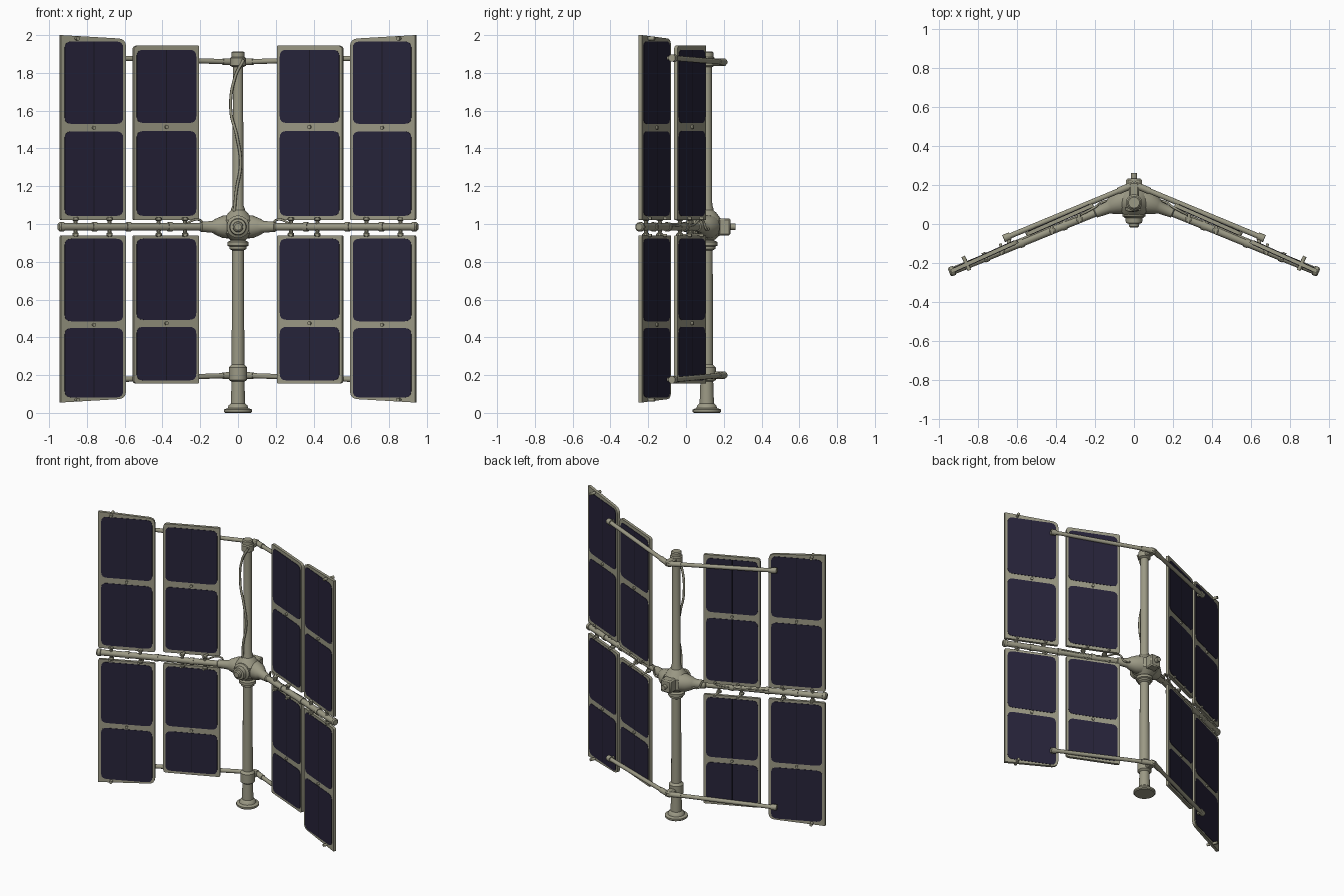
import bpy, bmesh, math
from mathutils import Vector

cube = bpy.data.objects.get("Cube")
if cube:
    bpy.data.objects.remove(cube, do_unlink=True)


def material(name, rgb):
    m = bpy.data.materials.new(name)
    m.use_nodes = True
    m.diffuse_color = (*rgb, 1)
    b = m.node_tree.nodes["Principled BSDF"]
    b.inputs["Base Color"].default_value = (*rgb, 1)
    b.inputs["Roughness"].default_value = 0.7
    return m


METAL = material("olive grey metal", (0.33, 0.32, 0.235))
CELL = material("dark blue cell", (0.02, 0.017, 0.042))
SEAM = material("cell seam", (0.01, 0.009, 0.018))
MAST_Y = 0.11
HUB_Z = 0.985
made = []


def finish(name, bm, mat, mirror):
    bmesh.ops.recalc_face_normals(bm, faces=bm.faces)
    me = bpy.data.meshes.new(name)
    bm.to_mesh(me)
    bm.free()
    me.materials.append(mat)
    ob = bpy.data.objects.new(name, me)
    bpy.context.collection.objects.link(ob)
    if mirror:
        ob.modifiers.new("mirror", "MIRROR").use_mirror_merge = False
    made.append(ob)
    return ob


def lathe(name, start, axis, profile, mirror=False, sides=20, mat=METAL):
    """Closed turned shape: profile is (distance along axis, radius)."""
    start, axis = Vector(start), Vector(axis).normalized()
    u = axis.orthogonal().normalized()
    v = axis.cross(u)
    bm = bmesh.new()
    rings = []
    for d, r in profile:
        rings.append([bm.verts.new(start + axis * d + r * (
            u * math.cos(math.tau * i / sides) + v * math.sin(math.tau * i / sides)))
            for i in range(sides)])
    for a, b in zip(rings, rings[1:]):
        for i in range(sides):
            j = (i + 1) % sides
            bm.faces.new((a[i], a[j], b[j], b[i]))
    bm.faces.new(rings[0])
    bm.faces.new(rings[-1])
    return finish(name, bm, mat, mirror)


def rod(name, a, b, r, mirror=True, sides=12):
    a, b = Vector(a), Vector(b)
    return lathe(name, a, b - a, [(0, r), ((b - a).length, r)], mirror, sides)


def box(name, centre, size, mirror=False):
    bm = bmesh.new()
    bmesh.ops.create_cube(bm, size=1)
    for v in bm.verts:
        v.co = Vector(c + s * p for c, s, p in zip(centre, size, v.co))
    ob = finish(name, bm, METAL, mirror)
    bev = ob.modifiers.new("bevel", "BEVEL")
    bev.width = 0.008
    return ob


def rounded(corners):
    """Outline from (x, z, corner radius), rounding each corner."""
    out = []
    for i, (x, z, r) in enumerate(corners):
        p = Vector((x, z))
        if r == 0:
            out.append(p)
            continue
        a = p + (Vector(corners[i - 1][:2]) - p).normalized() * r
        b = p + (Vector(corners[(i + 1) % len(corners)][:2]) - p).normalized() * r
        for k in range(5):
            t = k / 4
            out.append(a.lerp(p, t).lerp(p.lerp(b, t), t))
    return out


def plate(name, outline, line, thick, mat):
    """Upright plate following a slanted line in plan; mirrored to both sides."""
    cx, cy, slope = line
    n = Vector((-slope, 1, 0)).normalized() * thick / 2
    bm = bmesh.new()
    pts = [Vector((p.x, cy + (p.x - cx) * slope, p.y)) for p in outline]
    front = [bm.verts.new(p - n) for p in pts]
    back = [bm.verts.new(p + n) for p in pts]
    bm.faces.new(front)
    bm.faces.new(back[::-1])
    for i in range(len(pts)):
        j = (i + 1) % len(pts)
        bm.faces.new((front[i], front[j], back[j], back[i]))
    return finish(name, bm, mat, True)


def cable(name, points, r):
    cu = bpy.data.curves.new(name, "CURVE")
    cu.dimensions = "3D"
    cu.bevel_depth = r
    cu.bevel_resolution = 2
    cu.materials.append(METAL)
    sp = cu.splines.new("BEZIER")
    sp.bezier_points.add(len(points) - 1)
    for b, p in zip(sp.bezier_points, points):
        b.co = p
        b.handle_left_type = b.handle_right_type = "AUTO"
    ob = bpy.data.objects.new(name, cu)
    bpy.context.collection.objects.link(ob)


# Mast with foot, collars and cap
lathe("mast", (0, MAST_Y, 0), (0, 0, 1), [
    (0, 0.068), (0.006, 0.075), (0.018, 0.075), (0.025, 0.055), (0.04, 0.05),
    (0.05, 0.038), (0.165, 0.034), (0.175, 0.048), (0.24, 0.048), (0.255, 0.034),
    (0.86, 0.031), (0.868, 0.045), (0.88, 0.045), (0.885, 0.056), (0.905, 0.056),
    (0.912, 0.04), (1.08, 0.036), (1.1, 0.029), (1.83, 0.027), (1.838, 0.042),
    (1.878, 0.042), (1.885, 0.035), (1.908, 0.035), (1.914, 0.028)], sides=24)

# Central hub, with nose in front and motor block behind
lathe("hub_body", (0, MAST_Y, HUB_Z), (0, 0, 1), [
    (-0.07, 0.04), (-0.06, 0.052), (-0.035, 0.08), (0.035, 0.08),
    (0.075, 0.05), (0.088, 0.036)], sides=24)
lathe("hub_nose", (0, MAST_Y, HUB_Z), (0, -1, 0), [
    (0, 0.06), (0.07, 0.06), (0.08, 0.045), (0.105, 0.042), (0.108, 0.028),
    (0.122, 0.026), (0.128, 0.018)])
box("motor_block", (0, 0.185, HUB_Z), (0.08, 0.1, 0.09))
rod("motor_shaft", (0, 0.22, HUB_Z), (0, 0.262, HUB_Z), 0.017, False)

# Booms with tapered roots, sleeves and end caps
boom_dir = Vector((0.83, -0.338, 0)).normalized()
boom_start = Vector((0.04, 0.122, HUB_Z))


def boom_at(x):
    return boom_start + boom_dir * ((x - boom_start.x) / boom_dir.x)


lathe("boom_root", boom_start, boom_dir, [
    (0, 0.062), (0.04, 0.06), (0.085, 0.042), (0.1, 0.032), (0.17, 0.026), (0.175, 0.02)], True)
length = (boom_at(0.95) - boom_start).length
lathe("boom", boom_start, boom_dir, [
    (0, 0.02), (length - 0.03, 0.02), (length - 0.028, 0.025),
    (length - 0.008, 0.025), (length, 0.018)], True)
for x in (0.36, 0.58, 0.76):
    p = boom_at(x)
    rod("boom_band", p - boom_dir * 0.012, p + boom_dir * 0.012, 0.025)

# Panels: plan line, frame corners and cell bounds for each
INNER = (0.382, 0.022, -0.44)
OUTER = (0.767, -0.165, -0.45)
panels = [
    ("inner_upper", INNER, [(0.21, 1.02, 0.01), (0.555, 1.02, 0.01), (0.555, 1.945, 0.025), (0.21, 1.945, 0.01)],
     (0.226, 0.541), [(1.043, 1.492), (1.535, 1.922)]),
    ("inner_lower", INNER, [(0.21, 0.155, 0.01), (0.555, 0.155, 0.02), (0.555, 0.94, 0.01), (0.21, 0.94, 0.01)],
     (0.226, 0.541), [(0.172, 0.455), (0.493, 0.922)]),
    ("outer_upper", OUTER, [(0.597, 1.02, 0.01), (0.94, 1.02, 0.01), (0.94, 2.0, 0), (0.597, 1.98, 0.04)],
     (0.613, 0.922), [(1.043, 1.49), (1.53, 1.966)]),
    ("outer_lower", OUTER, [(0.597, 0.075, 0.04), (0.94, 0.055, 0), (0.94, 0.94, 0.01), (0.597, 0.94, 0.01)],
     (0.613, 0.922), [(0.082, 0.449), (0.485, 0.922)]),
]
for name, line, corners, (x0, x1), cells in panels:
    plate(name + "_frame", rounded(corners), line, 0.02, METAL)
    normal = Vector((-line[2], 1, 0)).normalized()
    mid = Vector(((x0 + x1) / 2, line[1] + ((x0 + x1) / 2 - line[0]) * line[2], 0))
    for z0, z1 in cells:
        plate(name + "_cell", rounded([(x0, z0, 0.035), (x1, z0, 0.035), (x1, z1, 0.035), (x0, z1, 0.035)]),
              line, 0.025, CELL)
        s = mid.x
        plate(name + "_seam", [Vector(q) for q in ((s - 0.002, z0), (s + 0.002, z0), (s + 0.002, z1), (s - 0.002, z1))],
              line, 0.027, SEAM)
    # Clip pin through the cross bar
    mid.z = (cells[0][1] + cells[1][0]) / 2
    rod(name + "_clip", mid - normal * 0.02, mid + normal * 0.02, 0.01)

# Pins at the far corners of the outer panels
for z in (1.982, 0.07):
    p = Vector((0.86, OUTER[1] + (0.86 - OUTER[0]) * OUTER[2], z))
    n = Vector((0.4, 0.9, 0))
    rod("corner_pin", p - n * 0.035, p + n * 0.045, 0.01)

# Hinge posts between booms and panels
for x, line in ((0.28, INNER), (0.42, INNER), (0.68, OUTER), (0.86, OUTER)):
    p = boom_at(x)
    for s in (1, -1):
        z = HUB_Z + s * 0.045
        lathe("hinge_post", p, (0, 0, s), [(0, 0.014), (0.03, 0.01), (0.035, 0.017), (0.047, 0.017), (0.052, 0.01)],
              True, 10)
        y = line[1] + (x - line[0]) * line[2]
        rod("hinge_pin", (x, p.y - 0.02, z), (x + 0.006, y + 0.025, z), 0.008)

# Rear braces at top and bottom of the mast
for z, dz in ((1.857, 0.022), (0.2, -0.025)):
    box("brace_bracket", (0, 0.165, z), (0.05, 0.1, 0.04))
    a, b = Vector((0, 0.203, z)), Vector((0.67, -0.075, z + dz))
    rod("rear_brace", a, b, 0.014)
    d = b - a
    rod("brace_sleeve", a, a + d * 0.12, 0.018)
    rod("brace_end", b - d * 0.05, b, 0.02)
    # Stand-offs holding the panels
    for t, line in ((0.4, INNER), (0.75, INNER), (0.96, OUTER)):
        p = a + d * t
        rod("stand_off", p, (p.x, line[1] + (p.x - line[0]) * line[2], p.z), 0.011)

# Loose cables down the mast and along the booms
cable("mast_cable", [(0.03, 0.075, 1.87), (-0.015, 0.07, 1.78), (-0.038, 0.08, 1.6), (-0.005, 0.072, 1.46),
                     (0.014, 0.073, 1.32), (-0.01, 0.072, 1.17), (-0.02, 0.08, 1.06)], 0.008)
for s in (1, -1):
    cable("boom_cable", [(s * x, boom_at(x).y + y, HUB_Z + z) for x, y, z in (
        (0.1, 0.03, 0.01), (0.17, 0.04, -0.015), (0.2, 0.03, 0.035), (0.3, 0.02, 0.01), (0.6, 0.02, 0.01))], 0.006)

# Smooth turned parts, keeping hard edges
for ob in bpy.context.selected_objects:
    ob.select_set(False)
for ob in made:
    ob.select_set(True)
bpy.context.view_layer.objects.active = made[0]
bpy.ops.object.shade_smooth_by_angle(angle=math.radians(35))
